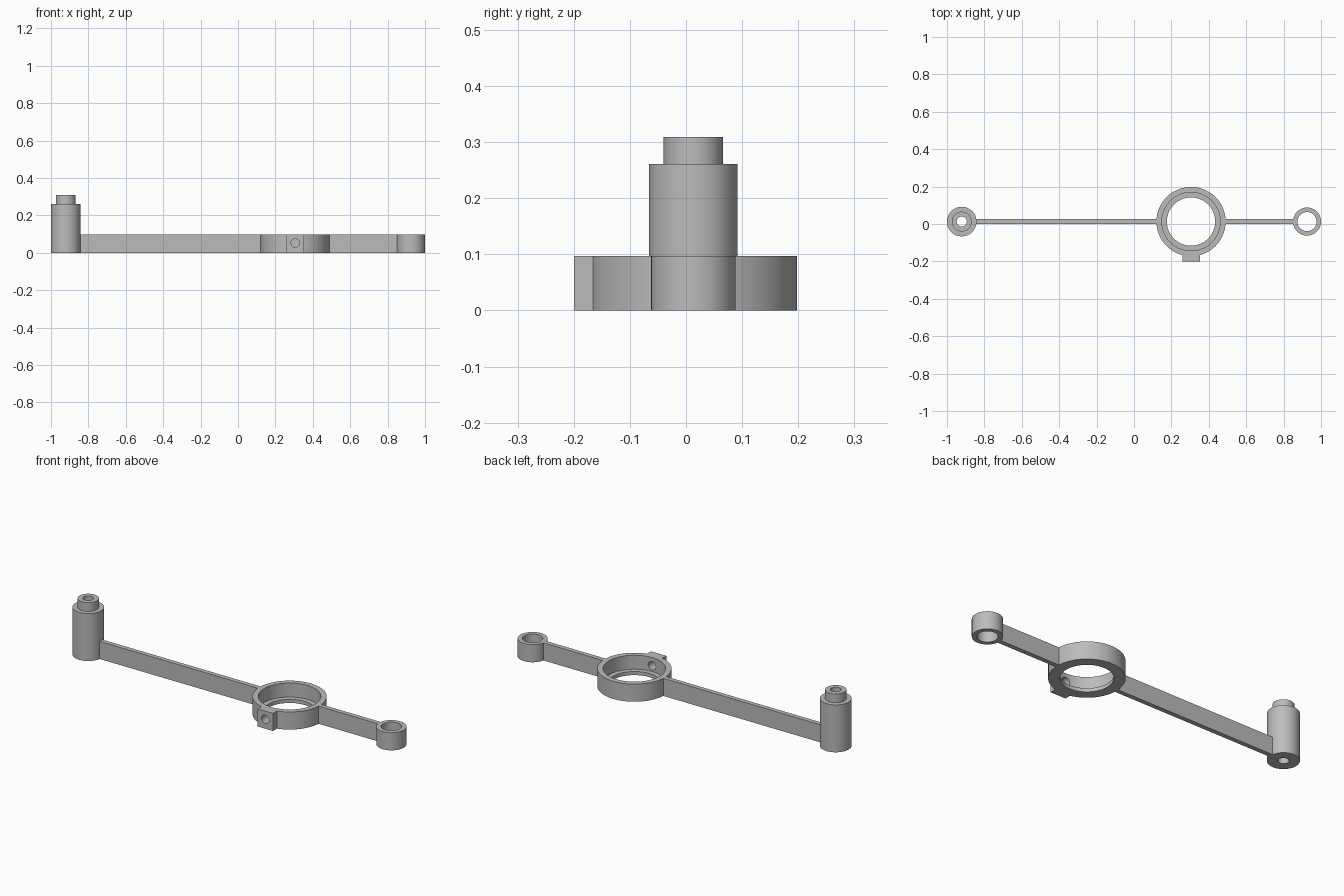
import bpy, bmesh
from math import pi, radians
from mathutils import Matrix, Vector

if "Cube" in bpy.data.objects:
    bpy.data.objects.remove(bpy.data.objects["Cube"], do_unlink=True)

AXIS_Y = 0.013      # shared centre line of the arm
H = 0.097           # arm and ring height
POST_X, RING_X, EYE_X = -0.921, 0.305, 0.925
POST_R, RING_R, EYE_R = 0.079, 0.185, 0.075

grey = bpy.data.materials.new("mid grey")
grey.use_nodes = True
colour = (0.5, 0.5, 0.5, 1)
grey.diffuse_color = colour
grey.node_tree.nodes["Principled BSDF"].inputs["Base Color"].default_value = colour


def finish(bm, name):
    bmesh.ops.recalc_face_normals(bm, faces=bm.faces)
    mesh = bpy.data.meshes.new(name)
    bm.to_mesh(mesh)
    bm.free()
    mesh.materials.append(grey)
    obj = bpy.data.objects.new(name, mesh)
    bpy.context.collection.objects.link(obj)
    return obj


def lathe(name, x, profile, segments=72):
    """Revolve a closed (radius, z) outline around a vertical axis."""
    bm = bmesh.new()
    centre = Vector((x, AXIS_Y, 0))
    verts = [bm.verts.new(centre + Vector((r, 0, z))) for r, z in profile]
    edges = [bm.edges.new((v, verts[i - 1])) for i, v in enumerate(verts)]
    bmesh.ops.spin(bm, geom=verts + edges, cent=centre, axis=(0, 0, 1),
                   angle=2 * pi, steps=segments)
    bmesh.ops.remove_doubles(bm, verts=bm.verts, dist=1e-5)
    return finish(bm, name)


def box(name, x0, x1, y0, y1):
    bm = bmesh.new()
    size = Matrix.Diagonal((x1 - x0, y1 - y0, H, 1))
    place = Matrix.Translation(((x0 + x1) / 2, (y0 + y1) / 2, H / 2))
    bmesh.ops.create_cube(bm, size=1, matrix=place @ size)
    return finish(bm, name)


def combine(target, tool, operation):
    """Apply a boolean and discard the tool."""
    tool.hide_render = True
    mod = target.modifiers.new(operation, 'BOOLEAN')
    mod.operation, mod.object, mod.solver = operation, tool, 'EXACT'
    bpy.context.view_layer.objects.active = target
    bpy.ops.object.modifier_apply(modifier=mod.name)
    bpy.data.objects.remove(tool, do_unlink=True)


# Hollow stepped post and small end eye
post = lathe("stepped_post", POST_X, [
    (0.027, 0), (POST_R, 0), (POST_R, 0.261),
    (0.053, 0.261), (0.053, 0.309), (0.027, 0.309)])
eye = lathe("end_eye", EYE_X, [(0.051, 0), (EYE_R, 0), (EYE_R, H), (0.051, H)])

# Bearing ring with a thin lip at the bottom
ring = lathe("bearing_ring", RING_X, [
    (0.129, 0), (RING_R, 0), (RING_R, H),
    (0.156, H), (0.156, 0.02), (0.129, 0.02)], 96)

# Front boss fused to the ring, with a screw hole through to the bore
combine(ring, box("screw_boss", 0.26, 0.353, -0.2, -0.152), 'UNION')
bm = bmesh.new()
bmesh.ops.create_cone(bm, cap_ends=True, segments=32, radius1=0.023, radius2=0.023,
                      depth=0.16, matrix=Matrix.Translation((0.306, -0.18, 0.052))
                      @ Matrix.Rotation(pi / 2, 4, 'X'))
combine(ring, finish(bm, "screw_hole_cutter"), 'DIFFERENCE')

# Slim arms joining the three hubs
SINK = 0.002
for name, x0, x1 in (("long_arm", POST_X + POST_R, RING_X - RING_R),
                     ("short_arm", RING_X + RING_R, EYE_X - EYE_R)):
    box(name, x0 - SINK, x1 + SINK, AXIS_Y - 0.0125, AXIS_Y + 0.0125)

# Smooth round walls, crisp rims
bpy.ops.object.select_all(action='DESELECT')
for obj in (post, eye, ring):
    obj.select_set(True)
bpy.context.view_layer.objects.active = ring
bpy.ops.object.shade_smooth_by_angle(angle=radians(30))
